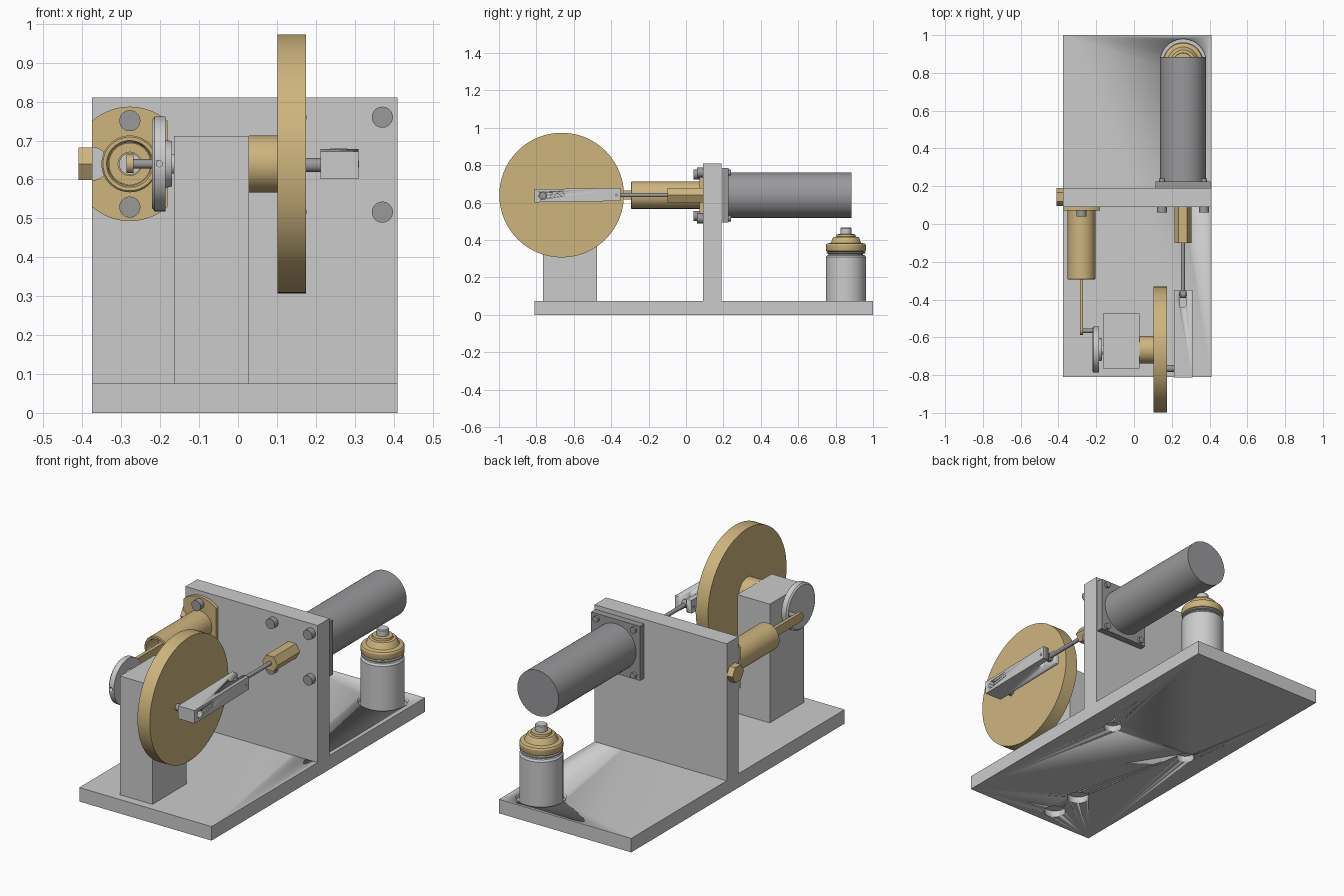
import bpy, bmesh, math
from mathutils import Vector

if "Cube" in bpy.data.objects:
    bpy.data.objects.remove(bpy.data.objects["Cube"])


def material(name, rgb):
    m = bpy.data.materials.new(name)
    m.diffuse_color = (*rgb, 1)
    m.use_nodes = True
    m.node_tree.nodes["Principled BSDF"].inputs["Base Color"].default_value = m.diffuse_color
    return m


BRASS = material("brass", (0.62, 0.46, 0.21))
STEEL = material("dark_steel", (0.32, 0.32, 0.33))


def finish(name, bm, mat=None, origin=(0, 0, 0)):
    bmesh.ops.recalc_face_normals(bm, faces=bm.faces[:])
    for f in bm.faces:
        f.smooth = True
    me = bpy.data.meshes.new(name)
    bm.to_mesh(me)
    bm.free()
    me.set_sharp_from_angle(angle=math.radians(30))
    ob = bpy.data.objects.new(name, me)
    ob.location = origin
    if mat:
        me.materials.append(mat)
    bpy.context.collection.objects.link(ob)
    return ob


def place(axis, u, v, t):
    return {"X": (t, u, v), "Y": (u, t, v), "Z": (u, v, t)}[axis]


def box(name, lo, hi, mat=None):
    lo, hi = Vector(lo), Vector(hi)
    bm = bmesh.new()
    bmesh.ops.create_cube(bm, size=1)
    bmesh.ops.scale(bm, vec=hi - lo, verts=bm.verts)
    return finish(name, bm, mat, (lo + hi) / 2)


def lathe(name, axis, centre, profile, mat=None, seg=64):
    """Turn (radius, position along axis) points about an axis; ends are capped."""
    bm = bmesh.new()
    rings = []
    for r, t in profile:
        ring = []
        for i in range(seg):
            a = 2 * math.pi * i / seg
            ring.append(bm.verts.new(place(axis, centre[0] + r * math.cos(a),
                                           centre[1] + r * math.sin(a), t)))
        rings.append(ring)
    for a, b in zip(rings, rings[1:]):
        for i in range(seg):
            j = (i + 1) % seg
            bm.faces.new((a[i], a[j], b[j], b[i]))
    bm.faces.new(rings[0])
    bm.faces.new(rings[-1])
    return finish(name, bm, mat)


def rod(name, axis, centre, r, t0, t1, mat=None, seg=48):
    return lathe(name, axis, centre, [(r, t0), (r, t1)], mat, seg)


def prism(name, axis, outline, t0, t1, mat=None):
    bm = bmesh.new()
    f = bm.faces.new([bm.verts.new(place(axis, u, v, t0)) for u, v in outline])
    new = bmesh.ops.extrude_face_region(bm, geom=[f])["geom"]
    shift = Vector(place(axis, 0, 0, t1 - t0))
    bmesh.ops.translate(bm, vec=shift, verts=[g for g in new if isinstance(g, bmesh.types.BMVert)])
    return finish(name, bm, mat)


def arc(cx, cy, r, a0, a1, n=24):
    angles = [math.radians(a0 + (a1 - a0) * i / n) for i in range(n + 1)]
    return [(cx + r * math.cos(a), cy + r * math.sin(a)) for a in angles]


def cut(ob, cutter):
    m = ob.modifiers.new("cut", "BOOLEAN")
    m.operation, m.solver, m.object = "DIFFERENCE", "EXACT", cutter
    cutter.hide_render = True
    cutter.hide_viewport = True


AZ = 0.64              # height of all working axes
SHAFT = (-0.665, AZ)   # crankshaft (y, z)
PX, DX = -0.278, 0.26  # power and displacer cylinder x

# Base with burner recess and counterbored screw holes underneath
base = box("base_plate", (-0.375, -0.81, 0), (0.41, 1.0, 0.075))
cut(base, rod("burner_recess_cutter", "Z", (DX, 0.857), 0.122, 0.045, 0.1))
for i, (x, y, r) in enumerate([(DX, 0.14, 0.045), (-0.225, 0.14, 0.045),
                               (-0.067, -0.525, 0.055), (-0.067, -0.71, 0.055)]):
    cut(base, rod(f"screw_hole_cutter_{i}", "Z", (x, y), r, -0.03, 0.035))

# Upright plate and bearing block
box("upright_plate", (-0.375, 0.09, 0.075), (0.41, 0.19, 0.81))
box("bearing_block", (-0.165, -0.765, 0.075), (0.028, -0.475, 0.712))

# Crankshaft, flywheel with hub, and crank disc
rod("crankshaft", "X", SHAFT, 0.025, -0.19, 0.11)
lathe("flywheel", "X", SHAFT, [(0.073, 0.028), (0.073, 0.102), (0.333, 0.102), (0.333, 0.175)],
      BRASS, 96)
disc = lathe("crank_disc", "X", SHAFT, [(0.114, -0.221), (0.122, -0.214), (0.122, -0.186),
                                        (0.062, -0.186), (0.058, -0.170)])
cut(disc, rod("set_screw_cutter", "Y", (-0.202, AZ), 0.008, -0.83, -0.74, None, 24))
rod("power_crank_pin", "X", (-0.565, AZ), 0.012, -0.286, -0.215, STEEL)

# Power cylinder, its flange with side notch, and screws
lathe("power_cylinder", "Y", (PX, AZ), [(0.055, -0.05), (0.055, -0.285), (0.060, -0.295),
                                        (0.069, -0.295), (0.073, -0.291), (0.073, 0.09)], BRASS)
half, fr, notch = 0.097, 0.147, 0.042
a = math.degrees(math.acos(half / fr))
outline = (arc(PX, AZ, fr, a, 180 - a) + arc(PX - half, AZ, notch, 90, -90)
           + arc(PX, AZ, fr, 180 + a, 360 - a))
prism("power_flange", "Y", outline, 0.072, 0.09, BRASS)
for s in (-1, 1):
    rod(f"power_screw_{s}", "Y", (PX, AZ + s * 0.111), 0.027, 0.041, 0.073, STEEL)

# Power piston and its flat rod
lathe("power_piston", "Y", (PX, AZ), [(0.03, -0.12), (0.03, -0.2), (0.054, -0.2), (0.054, -0.06)],
      BRASS)
rod("piston_insert", "Y", (PX, AZ), 0.028, -0.17, -0.1)
prism("piston_rod", "X", arc(-0.563, AZ, 0.024, 90, 270) + [(-0.15, AZ - 0.024), (-0.15, AZ + 0.024)],
      -0.287, -0.269, BRASS)

# Hex plug closing the side passage
rod("hex_plug", "X", (0.143, AZ), 0.048, -0.41, -0.374, BRASS, 6)

# Displacer cylinder, square flange, screws
rod("displacer_cylinder", "Y", (DX, AZ), 0.122, 0.2, 0.884, STEEL, 64)
box("displacer_flange", (0.115, 0.19, 0.494), (0.405, 0.226, 0.786), STEEL)
for sx in (-1, 1):
    for sz in (-1, 1):
        c = (DX + sx * 0.111, AZ - 0.002 + sz * 0.122)
        rod(f"displacer_screw_{sx}_{sz}", "Y", c, 0.027, 0.06, 0.092, STEEL)
        rod(f"screw_tip_{sx}_{sz}", "Y", c, 0.016, 0.2, 0.24, STEEL)

# Displacer gland and rod
rod("displacer_gland", "Y", (DX - 0.001, AZ), 0.045, -0.1, 0.092, BRASS, 6)
rod("displacer_rod", "Y", (DX - 0.001, AZ), 0.011, -0.37, 0.0, STEEL)
rod("rod_eye", "X", (-0.372, AZ), 0.021, 0.244, 0.274, STEEL)

# Forked connecting rod on the flywheel crank pin
fork = box("connecting_fork", (0.212, -0.811, 0.605), (0.31, -0.35, 0.675))
fork.rotation_euler.x = math.radians(0.9)
slot = arc(DX - 0.001, -0.425, 0.018, 180, 360) + [(0.277, -0.3), (0.241, -0.3)]
cut(fork, prism("fork_slot_cutter", "Z", slot, 0.5, 0.8))
cut(fork, rod("fork_hole_cutter", "X", (-0.765, AZ - 0.003), 0.02, 0.1, 0.4))
rod("flywheel_crank_pin", "X", (-0.765, AZ - 0.003), 0.018, 0.17, 0.285, STEEL)
rod("fork_pin", "X", (-0.372, AZ), 0.009, 0.211, 0.311, STEEL, 24)

# Spirit burner: jar, ribbed neck, cap and wick
B = (DX, 0.855)
lathe("burner_jar", "Z", B, [(0.107, 0.045), (0.107, 0.308), (0.100, 0.318), (0.092, 0.320),
                             (0.092, 0.326), (0.105, 0.328), (0.105, 0.334), (0.092, 0.336),
                             (0.092, 0.345)])
lathe("burner_cap", "Z", B, [(0.095, 0.335), (0.104, 0.340), (0.107, 0.346), (0.107, 0.372),
                             (0.102, 0.380), (0.082, 0.385), (0.078, 0.390), (0.072, 0.410),
                             (0.066, 0.416), (0.052, 0.418), (0.050, 0.430), (0.030, 0.432)], BRASS)
lathe("burner_wick", "Z", B, [(0.030, 0.42), (0.030, 0.462), (0.026, 0.466)])
